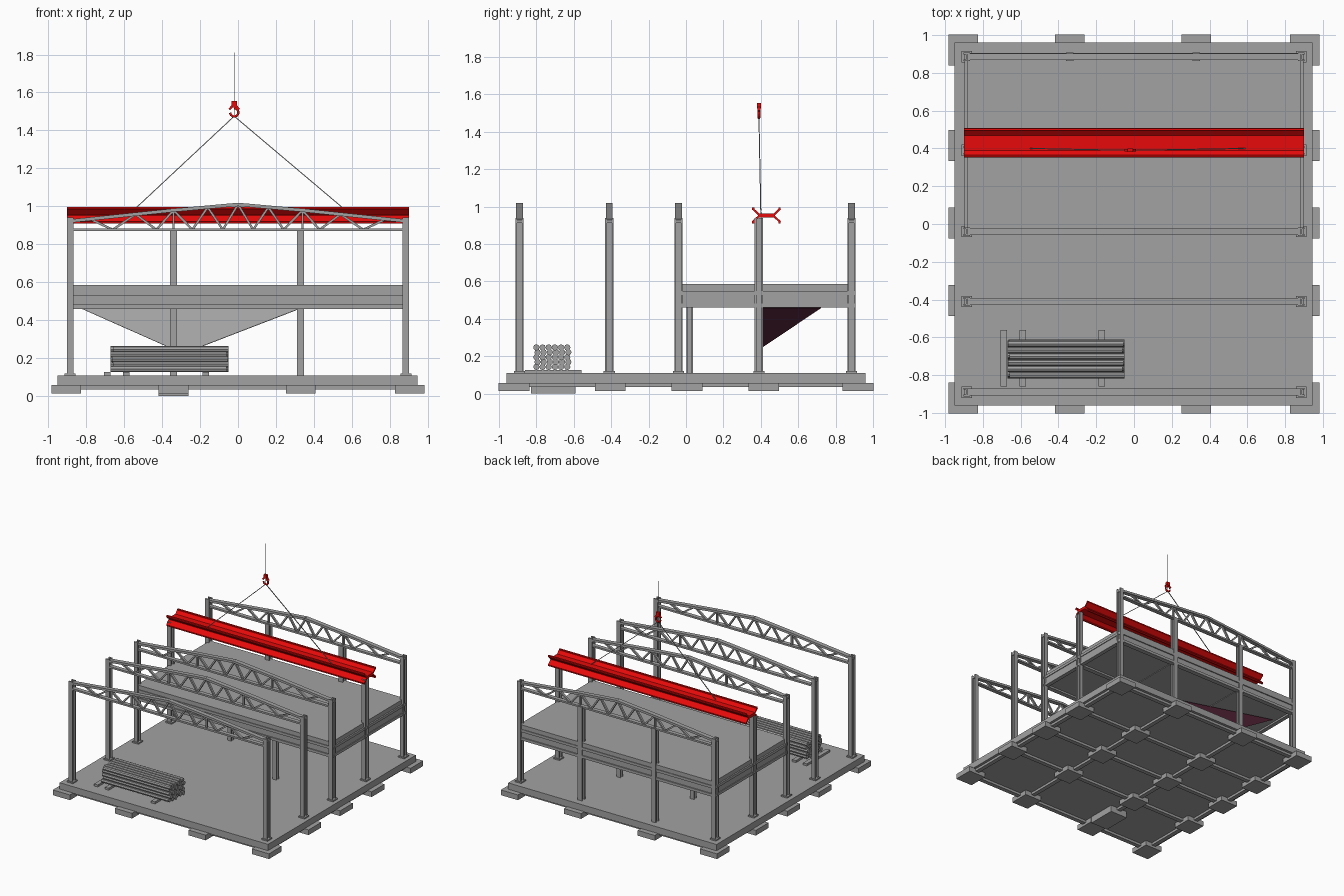
import bpy, bmesh, math
from mathutils import Vector, Matrix

if "Cube" in bpy.data.objects:
    bpy.data.objects.remove(bpy.data.objects["Cube"])

X, Y, Z = Vector((1, 0, 0)), Vector((0, 1, 0)), Vector((0, 0, 1))


def material(name, rgb):
    m = bpy.data.materials.new(name)
    m.use_nodes = True
    m.diffuse_color = (*rgb, 1)
    m.node_tree.nodes["Principled BSDF"].inputs["Base Color"].default_value = (*rgb, 1)
    return m


GREY = material("structure grey", (0.36, 0.36, 0.36))
RED = material("hoist red", (0.8, 0.003, 0.003))
MAROON = material("dark maroon", (0.08, 0.015, 0.035))


def finish(name, bm, *mats):
    mesh = bpy.data.meshes.new(name)
    bm.to_mesh(mesh)
    bm.free()
    ob = bpy.data.objects.new(name, mesh)
    bpy.context.collection.objects.link(ob)
    for m in mats:
        mesh.materials.append(m)
    return ob


def box(bm, x0, x1, y0, y1, z0, z1):
    mid = Matrix.Translation(((x0 + x1) / 2, (y0 + y1) / 2, (z0 + z1) / 2))
    bmesh.ops.create_cube(bm, size=1, matrix=mid @ Matrix.Diagonal((x1 - x0, y1 - y0, z1 - z0, 1)))


def bar(bm, a, b, depth, width, side=Y):
    """Rectangular bar from a to b, depth measured along side."""
    a, b = Vector(a), Vector(b)
    d = (b - a).normalized()
    n = d.cross(side).normalized()
    s = n.cross(d)
    m = Matrix((s * depth, n * width, b - a)).transposed().to_4x4()
    bmesh.ops.create_cube(bm, size=1, matrix=Matrix.Translation((a + b) / 2) @ m)


def ibeam(bm, a, b, depth, width, t, side=Y):
    """Rolled section with flanges set apart along side."""
    a, b = Vector(a), Vector(b)
    bar(bm, a, b, depth - t, t, side)
    for k in (-1, 1):
        off = side * k * (depth - t) / 2
        bar(bm, a + off, b + off, t, width, side)


FRAMES = (-0.89, -0.41, -0.04, 0.39, 0.885)
INNER_X = (-0.34, 0.33)
GROUND, FLOOR = 0.11, 0.585

# Ground slab
bm = bmesh.new()
box(bm, -0.95, 0.945, -0.96, 0.96, 0.055, GROUND)
finish("ground_slab", bm, GREY)

# Footing pads and the ribs that join them
pad_x = (-0.905, *INNER_X, 0.905)
pad_y = (-0.92, -0.405, 0.005, 0.415, 0.92)
bm = bmesh.new()
for x in pad_x:
    for y in pad_y:
        box(bm, x - 0.078, x + 0.078, y - 0.082, y + 0.082, 0.015, 0.058)
box(bm, -0.42, -0.26, -0.83, -0.59, 0.0, 0.056)
finish("footing_pads", bm, GREY)

bm = bmesh.new()
for x in pad_x:
    box(bm, x - 0.018, x + 0.018, -0.95, 0.95, 0.035, 0.06)
for y in pad_y:
    box(bm, -0.94, 0.94, y - 0.018, y + 0.018, 0.035, 0.06)
finish("ground_ribs", bm, GREY)

# Outer columns with base plates
bm = bmesh.new()
for y in FRAMES:
    for x in (-0.885, 0.885):
        ibeam(bm, (x, y, GROUND), (x, y, 0.94), 0.045, 0.034, 0.009)
        box(bm, x - 0.028, x + 0.028, y - 0.03, y + 0.03, GROUND, GROUND + 0.01)
finish("outer_columns", bm, GREY)

# Inner columns: full height at the back, one storey below the floor
bm = bmesh.new()
for x in INNER_X:
    ibeam(bm, (x, 0.885, GROUND), (x, 0.885, 0.88), 0.045, 0.038, 0.009)
    ibeam(bm, (x, 0.39, GROUND), (x, 0.39, 0.46), 0.036, 0.036, 0.009)
ibeam(bm, (0.33, 0.02, GROUND), (0.33, 0.02, 0.46), 0.036, 0.036, 0.009)
finish("inner_columns", bm, GREY)

# Upper floor deck and its edge beams
bm = bmesh.new()
box(bm, -0.885, 0.885, -0.05, 0.9, 0.545, FLOOR)
finish("upper_floor", bm, GREY)

bm = bmesh.new()
for y in (-0.035, 0.39, 0.885):
    ibeam(bm, (-0.88, y, 0.505), (0.88, y, 0.505), 0.09, 0.04, 0.022, Z)
for x in (-0.88, 0.88):
    ibeam(bm, (x, -0.04, 0.505), (x, 0.9, 0.505), 0.09, 0.034, 0.022, Z)
for x in INNER_X:
    ibeam(bm, (x, -0.04, 0.51), (x, 0.89, 0.51), 0.08, 0.034, 0.015, Z)
box(bm, -0.87, 0.87, -0.03, 0.88, 0.475, 0.485)
finish("floor_beams", bm, GREY)


# Roof trusses
def chord_height(x):
    x = abs(x)
    return 1.01 - 0.09 * x if x < 0.35 else 0.9785 - 0.105 * (x - 0.35)


TOPS = (0, 0.16, 0.34, 0.54, 0.78)
FEET = (0.08, 0.24, 0.43, 0.66)
for i, y in enumerate(y for y in FRAMES if y != 0.39):
    bm = bmesh.new()
    bar(bm, (-0.88, y, 0.877), (0.88, y, 0.877), 0.034, 0.014)
    for s in (-1, 1):
        for x0, x1 in ((0, 0.35), (0.35, 0.9)):
            bar(bm, (s * x0, y, chord_height(x0)), (s * x1, y, chord_height(x1)), 0.036, 0.018)
        for k, foot in enumerate(FEET):
            for top in TOPS[k:k + 2]:
                bar(bm, (s * foot, y, 0.877), (s * top, y, chord_height(top)), 0.018, 0.012)
        bar(bm, (s * 0.34, y, 0.877), (s * 0.34, y, chord_height(0.34)), 0.018, 0.012)
    finish(f"roof_truss_{i + 1}", bm, GREY)

# Hoisted beam: a thick web splitting into two lips on each side
bm = bmesh.new()
L = 0.9
bar(bm, (-L, 0.43, 0.953), (L, 0.43, 0.953), 0.09, 0.022)
for s in (-1, 1):
    for up in (-1, 1):
        lip = Vector((0, s * 0.038, up * 0.036))
        mid = Vector((0, 0.43 + s * 0.036, 0.953)) + lip / 2
        bar(bm, mid - X * L, mid + X * L, lip.length, 0.011, lip.normalized())
        z = 0.953 + up * 0.039
        bar(bm, (-L, 0.43 + s * 0.07, z), (L, 0.43 + s * 0.07, z), 0.012, 0.009)
finish("hoisted_beam", bm, RED)

# Sling and hoist cables
hx, hy = -0.02, 0.39
bm = bmesh.new()
for end in ((-0.55, 0.4, 0.98), (0.59, 0.4, 0.96), (hx, hy, 1.81)):
    r = 0.002 if end[2] > 1.5 else 0.005
    bar(bm, (hx, hy, 1.475), end, r, r)
finish("sling_cables", bm, GREY)

# Hook block and hook
bm = bmesh.new()
box(bm, hx - 0.014, hx + 0.014, hy - 0.01, hy + 0.01, 1.525, 1.555)
bar(bm, (hx - 0.026, hy, 1.51), (hx, hy, 1.54), 0.014, 0.012)
bar(bm, (hx + 0.026, hy, 1.51), (hx, hy, 1.54), 0.014, 0.012)
finish("hook_block", bm, RED)

curve = bpy.data.curves.new("crane_hook", "CURVE")
curve.dimensions = "3D"
curve.bevel_depth = 0.007
curve.bevel_resolution = 1
curve.use_fill_caps = True
path = [Vector((hx, hy, 1.535))]
for k in range(9):
    a = math.radians(80 - k * 32)
    path.append(Vector((hx + 0.022 * math.cos(a), hy, 1.495 + 0.022 * math.sin(a))))
spline = curve.splines.new("POLY")
spline.points.add(len(path) - 1)
for p, co in zip(spline.points, path):
    p.co = (*co, 1)
curve.materials.append(RED)
bpy.context.collection.objects.link(bpy.data.objects.new("crane_hook", curve))

# Loose triangular sheet hanging below the floor
bm = bmesh.new()
front = [Vector(p) for p in ((-0.82, 0.72, 0.46), (0.32, 0.37, 0.46), (-0.29, 0.37, 0.225))]
back = [p + Vector((0.001, 0.003, -0.002)) for p in front]
f = [bm.verts.new(p) for p in front]
b = [bm.verts.new(p) for p in back]
bm.faces.new(f)
bm.faces.new(b[::-1])
for i in range(3):
    j = (i + 1) % 3
    bm.faces.new((f[j], f[i], b[i], b[j]))
bmesh.ops.recalc_face_normals(bm, faces=bm.faces)
for face in bm.faces:
    face.material_index = int(face.normal.y > 0.2)
finish("hanging_sheet", bm, GREY, MAROON)

# Stack of pipes on sleepers
bm = bmesh.new()
for row in range(5):
    for col in range(6):
        y = -0.8 + col * 0.033 + (0.006 if row % 2 else 0)
        x = -0.36 + 0.006 * ((row * 2 + col) % 3 - 1)
        m = Matrix.Translation((x, y, 0.143 + row * 0.026)) @ Matrix.Rotation(math.pi / 2, 4, "Y")
        bmesh.ops.create_cone(bm, cap_ends=True, segments=8, radius1=0.017, radius2=0.017,
                              depth=0.61, matrix=m)
finish("pipe_stack", bm, GREY)

bm = bmesh.new()
for x in (-0.69, -0.59, -0.17):
    box(bm, x - 0.017, x + 0.017, -0.86, -0.56, GROUND, 0.127)
finish("sleepers", bm, GREY)
